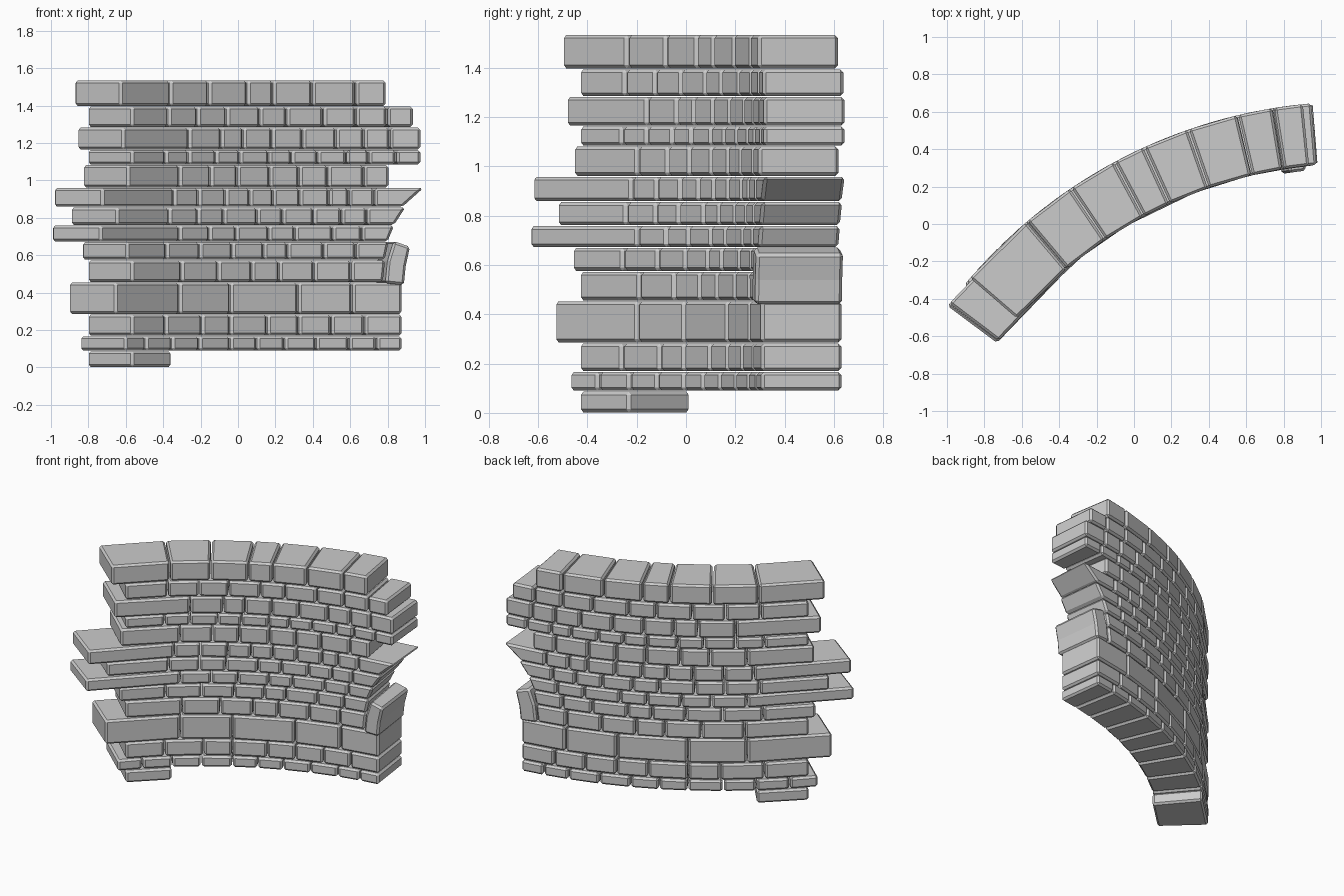
import bpy, bmesh, math, random

if "Cube" in bpy.data.objects:
    bpy.data.objects.remove(bpy.data.objects["Cube"])

# Wall follows an arc: centre, inner (front) and outer (back) radius
CX, CY, RI, RO = 1.18, -2.06, 2.385, 2.715
GAP, BEVEL = 0.004 / 2.385, 0.013
random.seed(4)


def angle(x, r=RI):
    """Angle on the arc whose x position at radius r is x."""
    return math.asin((CX - x) / r)


def point(a, r, z):
    return (CX - r * math.sin(a), CY + r * math.cos(a), z)


def add_block(bm, profile, r0=RI, r1=RO):
    """Extrude an (angle, z) outline from the front to the back of the wall."""
    part = bmesh.new()
    front = [part.verts.new(point(a, r0, z)) for a, z in profile]
    back = [part.verts.new(point(a, r1, z)) for a, z in profile]
    n = len(profile)
    part.faces.new(front)
    part.faces.new(back[::-1])
    for i in range(n):
        j = (i + 1) % n
        part.faces.new((front[j], front[i], back[i], back[j]))
    bmesh.ops.recalc_face_normals(part, faces=part.faces)
    edges = [e for e in part.edges if e.calc_face_angle(0) > 0.6]
    bmesh.ops.bevel(part, geom=edges, offset=BEVEL, segments=1,
                    affect='EDGES', clamp_overlap=True)
    mesh = bpy.data.meshes.new("tmp")
    part.to_mesh(mesh)
    part.free()
    bm.from_mesh(mesh)
    bpy.data.meshes.remove(mesh)


def make_object(name, bm):
    mesh = bpy.data.meshes.new(name)
    bm.to_mesh(mesh)
    bm.free()
    obj = bpy.data.objects.new(name, mesh)
    bpy.context.collection.objects.link(obj)


# Courses: top z, left end x (back), first joint x, bricks after it, right end x
courses = [
    (.088, -.81, None, 0, -.35),
    (.168, -.85, -.49, 9, .88),
    (.284, -.81, -.385, 7, .88),
    (.455, -.91, -.31, 4, .88),
    (.574, -.81, -.30, 6, .78),
    (.671, -.84, -.38, 7, .79),
    (.760, -1.0, -.31, 7, .805),
    (.857, -.90, -.365, 8, .84),
    (.960, -.99, -.34, 9, .885),
    (1.083, -.835, -.31, 7, .81),
    (1.164, -.81, -.385, 10, .98),
    (1.284, -.865, -.26, 8, .98),
    (1.396, -.81, -.37, 8, .94),
    (1.536, -.88, -.36, 6, .795),
]
# How far the right end leans outward below the overhang (course index: x)
lean = {4: .012, 5: .02, 6: .035, 7: .06, 8: .11}

# Courses of chamfered bricks
z0 = 0.0
for i, (z1, left, first, count, right) in enumerate(courses):
    bm = bmesh.new()
    low = [angle(left, RO)]
    for k in range(count):
        step = (right - first) / count
        jitter = random.uniform(-.15, .15) * step if k else 0
        low.append(angle(first + step * k + jitter))
    low.append(angle(right))
    high = low[:-1] + [angle(right + lean.get(i, 0))]
    for k in range(len(low) - 1):
        s, e, t = low[k] - GAP, low[k + 1] + GAP, high[k + 1] + GAP
        add_block(bm, [(s, z0 + .002), (e, z0 + .002), (t, z1 - .002), (s, z1 - .002)])
    make_object(f"brick_course_{i + 1:02d}", bm)
    z0 = z1

# Leaning arch stone at the broken right end
bm = bmesh.new()
stone = [(.785, .45), (.885, .44), (.895, .54), (.918, .645), (.83, .675), (.797, .57)]
add_block(bm, [(angle(x), z) for x, z in stone], RI - 0.025, RO)
make_object("arch_stone", bm)
